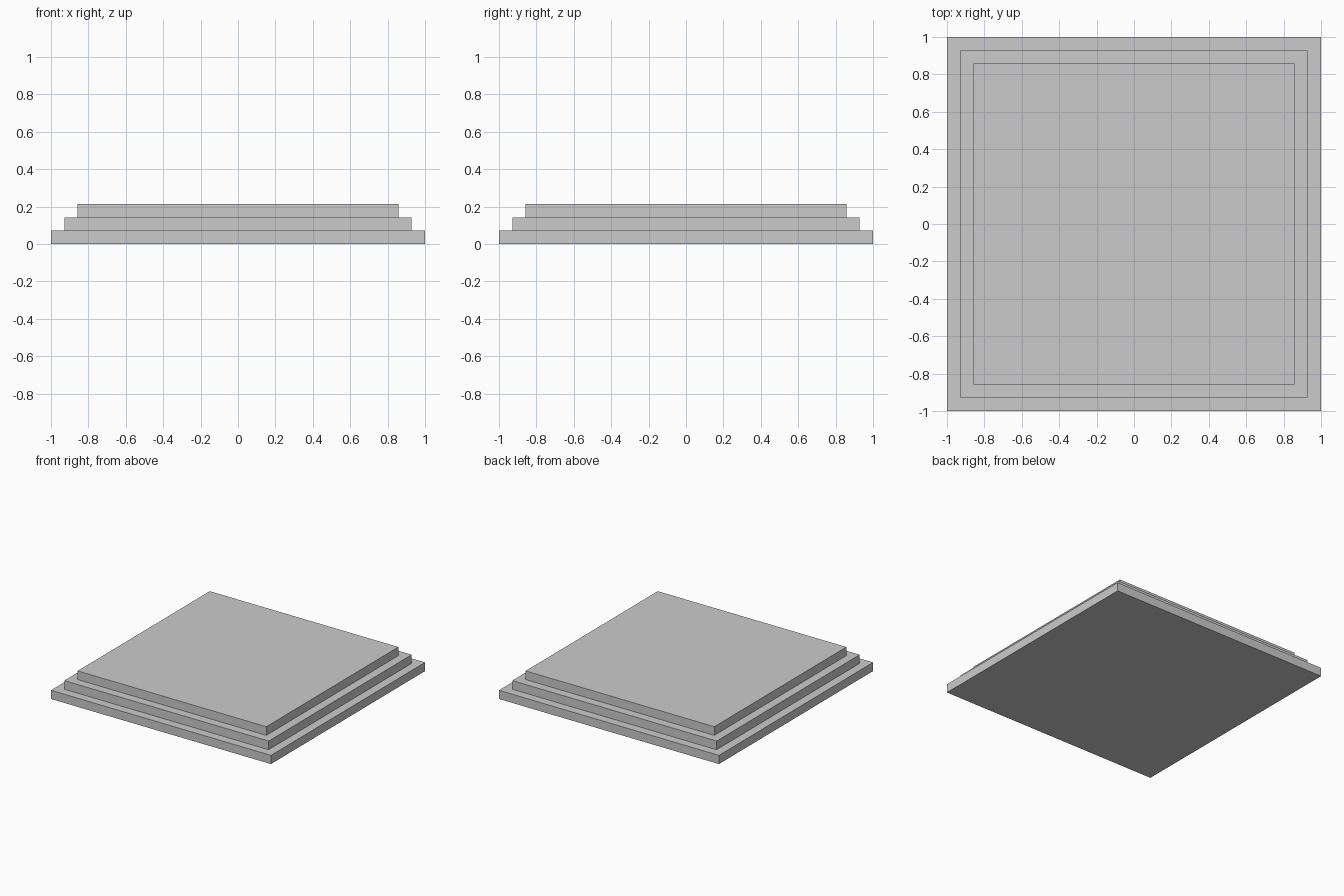
import bpy

if "Cube" in bpy.data.objects:
    bpy.data.objects.remove(bpy.data.objects["Cube"])

STEP = 1 / 14  # rise and tread of each step


def slab(name, half, z0, height):
    bpy.ops.mesh.primitive_cube_add(size=1, location=(0, 0, z0 + height / 2))
    ob = bpy.context.object
    ob.name = name
    ob.scale = (2 * half, 2 * half, height)
    bpy.ops.object.transform_apply(location=False, rotation=False, scale=True)
    return ob


# Three square slabs, each set in by one tread
for i, name in enumerate(("bottom_step", "middle_step", "top_platform")):
    slab(name, 1 - i * STEP, i * STEP, STEP)
